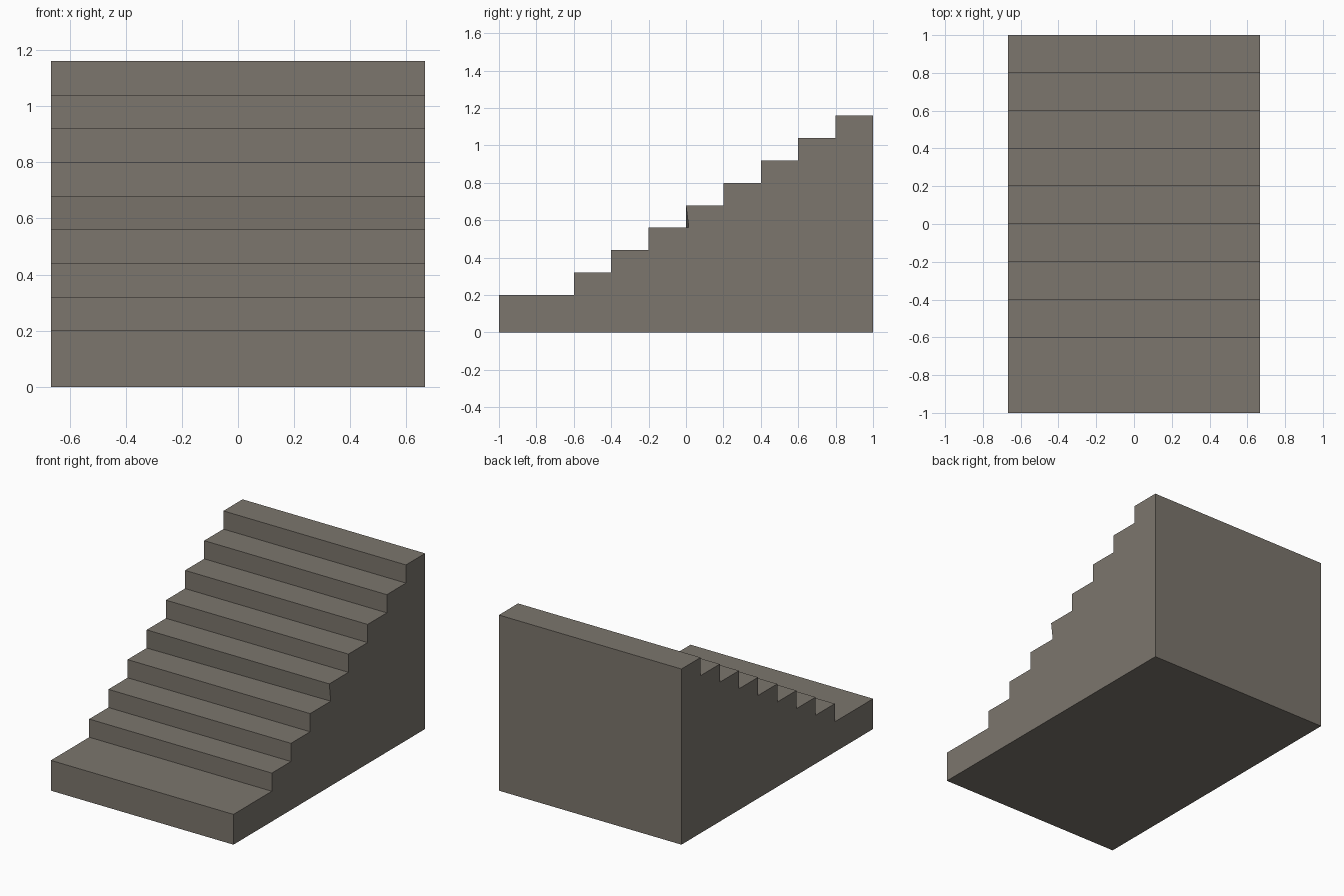
import bpy
import bmesh

cube = bpy.data.objects.get("Cube")
if cube:
    bpy.data.objects.remove(cube, do_unlink=True)

HALF_WIDTH = 0.667
RISE, TREAD, STEPS = 0.12, 0.2, 8

# Warm grey stone
stone = bpy.data.materials.new("warm_grey_stone")
stone.use_nodes = True
colour = (0.2, 0.18, 0.153, 1)
stone.diffuse_color = colour
stone.node_tree.nodes["Principled BSDF"].inputs["Base Color"].default_value = colour

# Side profile: low landing at the front, then equal steps up to the back
profile = [(1, 0), (-1, 0), (-1, 0.2)]
for i in range(STEPS):
    y, z = -0.6 + TREAD * i, 0.2 + RISE * i
    profile += [(y, z), (y, z + RISE)]
profile.append((1, 0.2 + RISE * STEPS))

# Extrude the profile across the width
bm = bmesh.new()
side = bm.faces.new([bm.verts.new((-HALF_WIDTH, y, z)) for y, z in profile])
extruded = bmesh.ops.extrude_face_region(bm, geom=[side])["geom"]
far_verts = [v for v in extruded if isinstance(v, bmesh.types.BMVert)]
bmesh.ops.translate(bm, verts=far_verts, vec=(2 * HALF_WIDTH, 0, 0))

# Slightly worn corner at the foot of the middle riser
for v in far_verts:
    if abs(v.co.y) < 0.01 and abs(v.co.z - 0.56) < 0.01:
        v.co.y += 0.015

bmesh.ops.recalc_face_normals(bm, faces=bm.faces)
mesh = bpy.data.meshes.new("staircase")
bm.to_mesh(mesh)
bm.free()
mesh.materials.append(stone)
bpy.context.collection.objects.link(bpy.data.objects.new("staircase", mesh))
